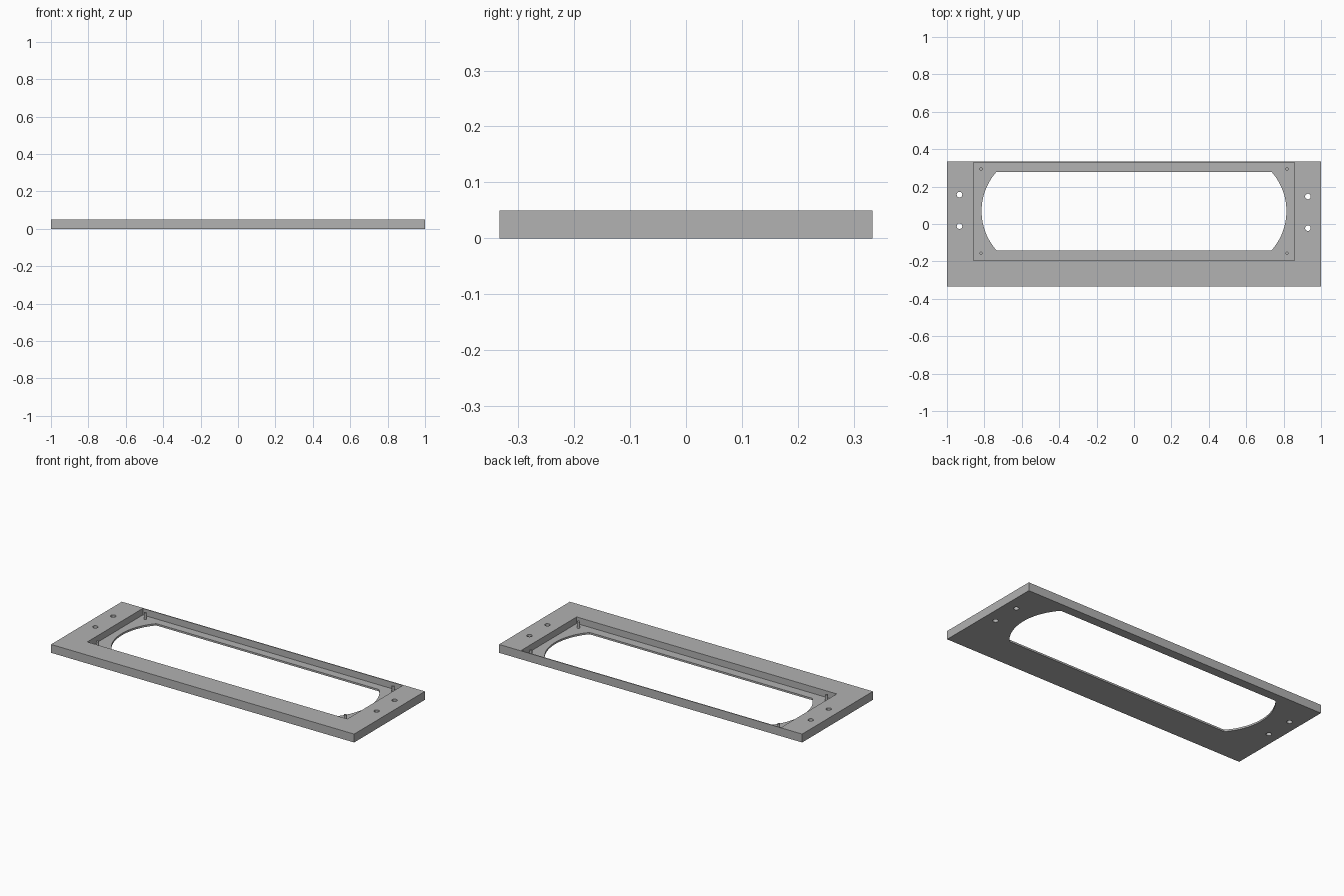
import bpy, bmesh, math

cube = bpy.data.objects.get("Cube")
if cube:
    bpy.data.objects.remove(cube, do_unlink=True)

LENGTH, WIDTH, HEIGHT = 2.0, 0.667, 0.05
FLOOR = 0.011                      # thickness left under the recess
MID_Y = 0.069                      # centre line of recess and opening

grey = bpy.data.materials.new("plain grey")
grey.use_nodes = True
colour = (0.445, 0.445, 0.445, 1)
grey.diffuse_color = colour
grey.node_tree.nodes["Principled BSDF"].inputs["Base Color"].default_value = colour


def prism(name, outline, z0, z1):
    """Extrude a counter-clockwise outline from z0 to z1."""
    bm = bmesh.new()
    face = bm.faces.new([bm.verts.new((x, y, z0)) for x, y in outline])
    top = bmesh.ops.extrude_face_region(bm, geom=[face])["geom"]
    verts = [v for v in top if isinstance(v, bmesh.types.BMVert)]
    bmesh.ops.translate(bm, verts=verts, vec=(0, 0, z1 - z0))
    bmesh.ops.recalc_face_normals(bm, faces=bm.faces)
    mesh = bpy.data.meshes.new(name)
    bm.to_mesh(mesh)
    bm.free()
    mesh.materials.append(grey)
    obj = bpy.data.objects.new(name, mesh)
    bpy.context.collection.objects.link(obj)
    return obj


def rectangle(x0, x1, y0, y1):
    return [(x0, y0), (x1, y0), (x1, y1), (x0, y1)]


def arc(cx, cy, r, start, end, n):
    step = (end - start) / n
    return [(cx + r * math.cos(start + step * i), cy + r * math.sin(start + step * i))
            for i in range(n + 1)]


def circle(cx, cy, r, n=24):
    return arc(cx, cy, r, 0, math.tau, n)[:-1]


def cut(target, cutter):
    cutter.hide_render = True
    mod = target.modifiers.new("cut", 'BOOLEAN')
    mod.operation = 'DIFFERENCE'
    mod.solver = 'EXACT'
    mod.object = cutter
    bpy.context.view_layer.objects.active = target
    bpy.ops.object.modifier_apply(modifier=mod.name)
    bpy.data.objects.remove(cutter, do_unlink=True)


# Base plate
plate = prism("frame_plate", rectangle(-LENGTH / 2, LENGTH / 2, -WIDTH / 2, WIDTH / 2), 0, HEIGHT)

# Rectangular recess, leaving a thin lip along the back
cut(plate, prism("recess_cutter", rectangle(-0.858, 0.858, -0.195, 0.328), FLOOR, HEIGHT + 0.1))

# Long opening with bowed ends
half, bow, end_x = 0.21, 0.08, 0.815
radius = (half ** 2 + bow ** 2) / (2 * bow)
angle = math.asin(half / radius)
right_end = arc(end_x - radius, MID_Y, radius, -angle, angle, 28)
left_end = arc(radius - end_x, MID_Y, radius, math.pi - angle, math.pi + angle, 28)
cut(plate, prism("opening_cutter", right_end + left_end, -0.1, 0.1))

# Mounting holes, slightly staggered between the two ends
for x, y in ((-0.933, 0.157), (-0.933, -0.012), (0.93, 0.147), (0.93, -0.022)):
    cut(plate, prism("hole_cutter", circle(x, y, 0.015), -0.1, 0.1))

# Locating pins in the recess corners
pins = [prism("locating_pin", circle(sx * 0.818, MID_Y + sy * 0.225, 0.008), FLOOR - 0.004, HEIGHT)
        for sx in (-1, 1) for sy in (-1, 1)]

# Smooth the curved walls, keep edges sharp
bpy.ops.object.select_all(action='DESELECT')
for obj in [plate] + pins:
    obj.select_set(True)
bpy.context.view_layer.objects.active = plate
bpy.ops.object.shade_smooth_by_angle(angle=math.radians(30))
